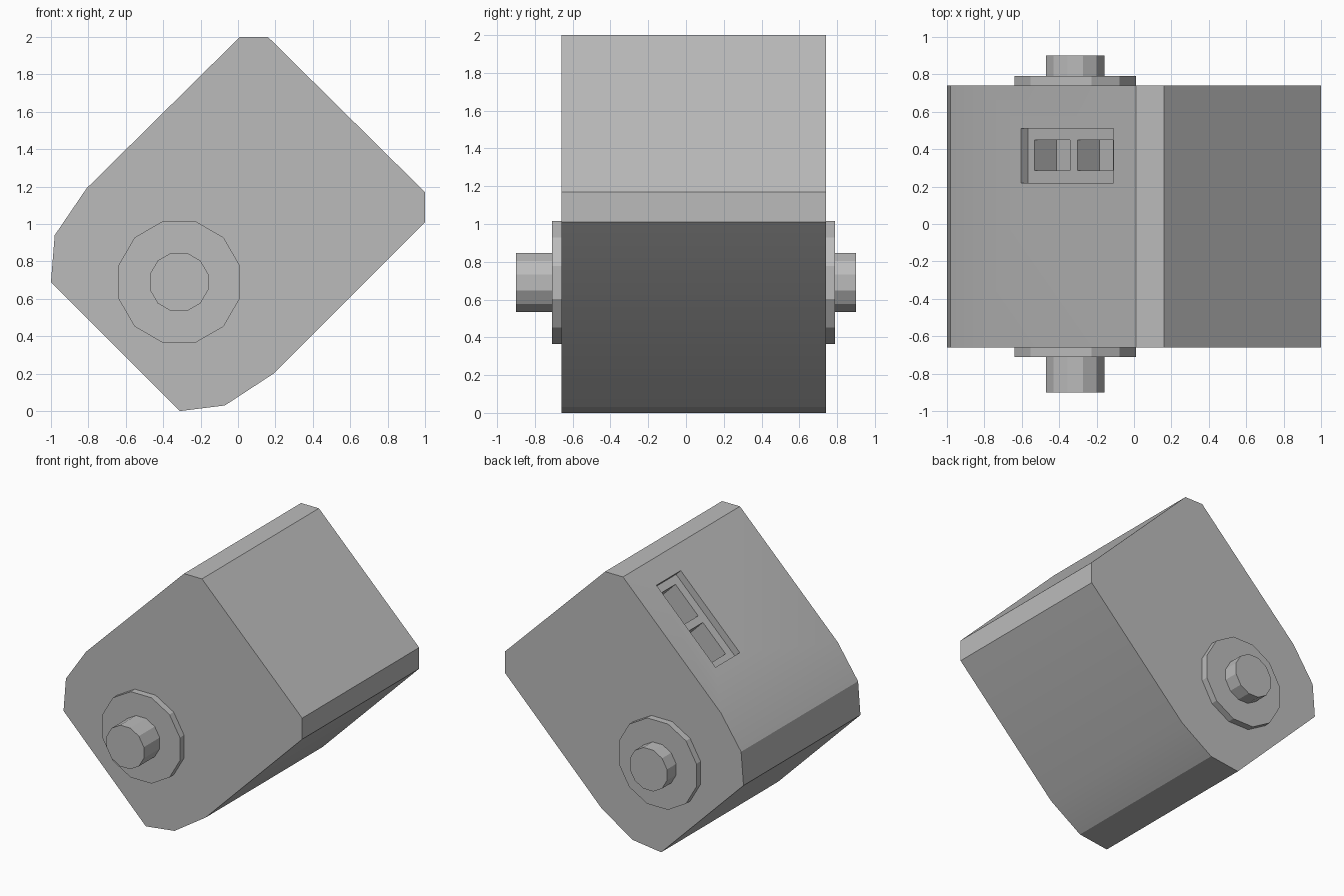
import bpy
import bmesh
import math
from mathutils import Matrix, Vector

cube = bpy.data.objects.get("Cube")
if cube:
    bpy.data.objects.remove(cube, do_unlink=True)

grey = bpy.data.materials.new("plain grey")
grey.use_nodes = True
colour = (0.5, 0.5, 0.5, 1)
grey.diffuse_color = colour
grey.node_tree.nodes["Principled BSDF"].inputs["Base Color"].default_value = colour


def make_object(name, bm):
    bmesh.ops.recalc_face_normals(bm, faces=bm.faces)
    mesh = bpy.data.meshes.new(name)
    bm.to_mesh(mesh)
    bm.free()
    mesh.materials.append(grey)
    obj = bpy.data.objects.new(name, mesh)
    bpy.context.collection.objects.link(obj)
    return obj


def extrude_profile(name, points, y0, y1):
    """Close an x-z outline and extrude it along y."""
    bm = bmesh.new()
    face = bm.faces.new([bm.verts.new((x, y0, z)) for x, z in points])
    new = bmesh.ops.extrude_face_region(bm, geom=[face])["geom"]
    verts = [v for v in new if isinstance(v, bmesh.types.BMVert)]
    bmesh.ops.translate(bm, verts=verts, vec=(0, y1 - y0, 0))
    return make_object(name, bm)


def polygon(apothem, sides=12):
    """Outline around the axle with flats at top, bottom and sides."""
    r = apothem / math.cos(math.pi / sides)
    angles = [(i + 0.5) * math.tau / sides for i in range(sides)]
    return [(-0.315 + r * math.cos(a), 0.69 + r * math.sin(a)) for a in angles]


# Tilted body block
body = extrude_profile("body", [
    (0.01, 2), (0.16, 2), (1, 1.17), (1, 1.01), (0.19, 0.2), (-0.07, 0.03),
    (-0.31, 0), (-1, 0.69), (-0.98, 0.94), (-0.81, 1.19)], -0.66, 0.74)

# Stepped socket, cut at right angles into the upper left slope
slope = Vector((0.82, 0, 0.81)).normalized()
normal = Vector((-slope.z, 0, slope.x))
base = Vector((-0.81, 0, 1.19))


def cut_pocket(x0, x1, y0, y1, top, depth):
    """Cut a box whose span is given in x along the slope surface."""
    length = (x1 - x0) / slope.x
    height = depth + top
    middle = base + slope * (((x0 + x1) / 2 - base.x) / slope.x)
    middle += normal * (top - depth) / 2 + Vector((0, (y0 + y1) / 2, 0))
    axes = Matrix((slope, (0, 1, 0), normal)).transposed().to_4x4()
    size = Matrix.Diagonal((length, y1 - y0, height, 1))
    bm = bmesh.new()
    bmesh.ops.create_cube(bm, size=1, matrix=Matrix.Translation(middle) @ axes @ size)
    cutter = make_object("socket_cutter", bm)
    cutter.hide_render = True
    mod = body.modifiers.new("socket", 'BOOLEAN')
    mod.operation = 'DIFFERENCE'
    mod.solver = 'EXACT'
    mod.object = cutter
    bpy.context.view_layer.objects.active = body
    bpy.ops.object.modifier_apply(modifier=mod.name)
    bpy.data.objects.remove(cutter, do_unlink=True)


cut_pocket(-0.605, -0.11, 0.22, 0.51, 0.05, 0.055)
for start in (-0.57, -0.34):
    cut_pocket(start, start + 0.19, 0.285, 0.45, -0.02, 0.22)

bpy.ops.object.select_all(action='DESELECT')
body.select_set(True)
bpy.context.view_layer.objects.active = body
bpy.ops.object.shade_smooth_by_angle(angle=math.radians(20))

# Washer and axle stub on each side
for side, wall, washer, tip in (("front", -0.66, -0.71, -0.9), ("back", 0.74, 0.79, 0.9)):
    extrude_profile(side + "_washer", polygon(0.325), wall, washer)
    extrude_profile(side + "_axle", polygon(0.156), washer, tip)
